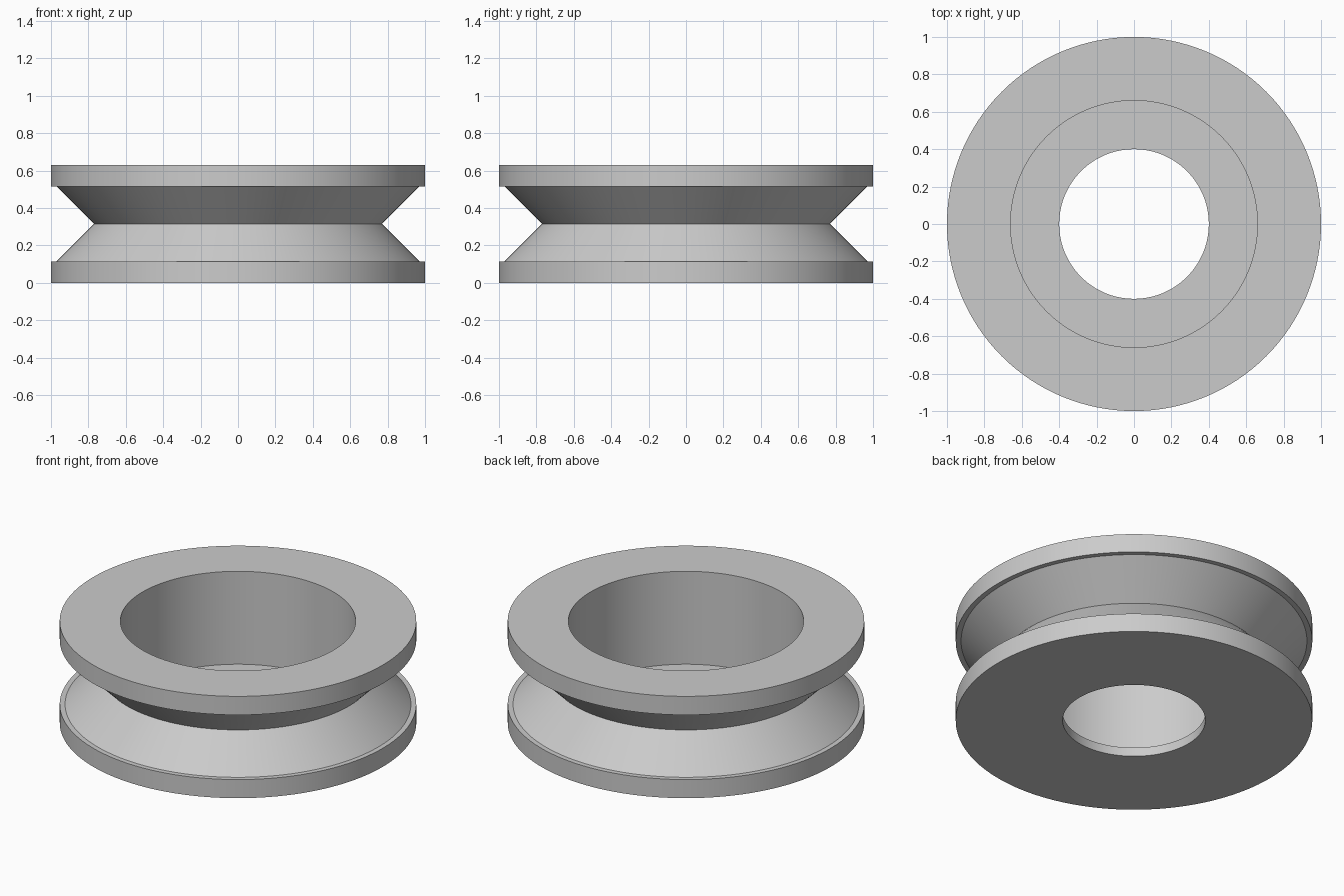
import bpy
import bmesh
import math
from mathutils import Vector

cube = bpy.data.objects.get("Cube")
if cube:
    bpy.data.objects.remove(cube, do_unlink=True)

# Plain grey finish
grey = bpy.data.materials.new("light_grey")
grey.use_nodes = True
colour = (0.6, 0.6, 0.6, 1.0)
grey.diffuse_color = colour
grey.node_tree.nodes["Principled BSDF"].inputs["Base Color"].default_value = colour

SEGMENTS = 128
HEIGHT = 0.63
FLANGE = 0.115
SHELF = 0.055


def lathe(name, profile):
    """Revolve a closed (radius, height) profile around the z axis."""
    bm = bmesh.new()
    verts = [bm.verts.new(Vector((r, 0, z))) for r, z in profile]
    edges = [bm.edges.new((a, b)) for a, b in zip(verts, verts[1:] + verts[:1])]
    bmesh.ops.spin(bm, geom=verts + edges, cent=(0, 0, 0), axis=(0, 0, 1),
                   angle=math.tau, steps=SEGMENTS, use_merge=True)
    bmesh.ops.remove_doubles(bm, verts=bm.verts[:], dist=1e-5)
    bmesh.ops.recalc_face_normals(bm, faces=bm.faces[:])
    mesh = bpy.data.meshes.new(name)
    bm.to_mesh(mesh)
    bm.free()
    obj = bpy.data.objects.new(name, mesh)
    bpy.context.collection.objects.link(obj)
    return obj


# Grooved wheel: flanges, V groove, wide bore and thin floor with a hole
wheel = lathe("grooved_wheel", [
    (0.4, 0), (1, 0), (1, FLANGE), (0.97, FLANGE),
    (0.77, HEIGHT / 2),
    (0.97, HEIGHT - FLANGE), (1, HEIGHT - FLANGE), (1, HEIGHT),
    (0.66, HEIGHT), (0.66, SHELF), (0.4, SHELF),
])
wheel.data.materials.append(grey)

# Smooth round walls with crisp rims
bpy.ops.object.select_all(action="DESELECT")
wheel.select_set(True)
bpy.context.view_layer.objects.active = wheel
bpy.ops.object.shade_smooth_by_angle(angle=math.radians(30))
